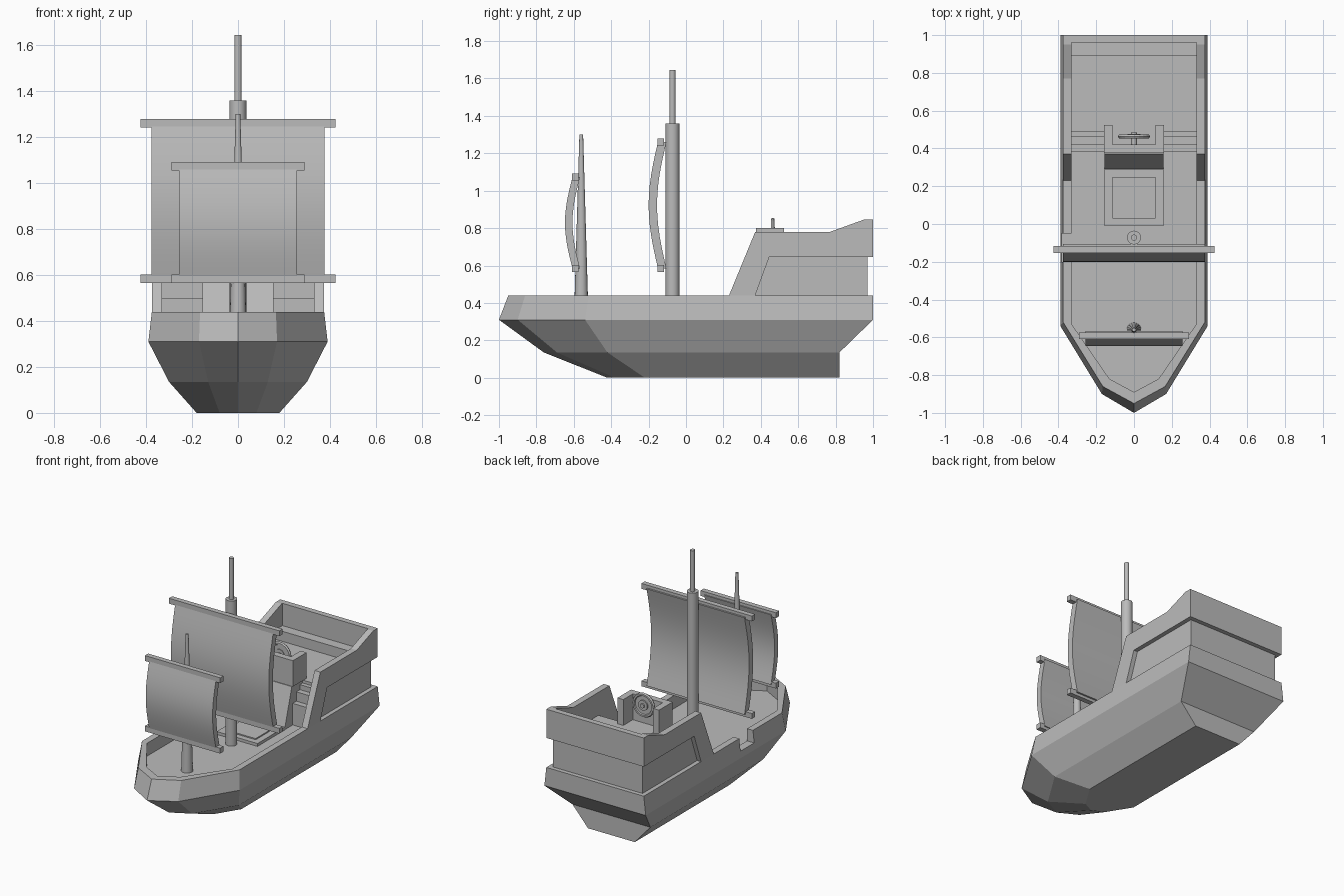
import bpy, bmesh, math
from mathutils import Matrix

cube = bpy.data.objects.get("Cube")
if cube:
    bpy.data.objects.remove(cube, do_unlink=True)

grey = bpy.data.materials.new("plain grey")
grey.use_nodes = True
GREY = (0.5, 0.5, 0.5, 1)
grey.diffuse_color = GREY
grey.node_tree.nodes["Principled BSDF"].inputs["Base Color"].default_value = GREY


def finish(name, bm, smooth=False):
    bmesh.ops.recalc_face_normals(bm, faces=bm.faces)
    mesh = bpy.data.meshes.new(name)
    bm.to_mesh(mesh)
    bm.free()
    mesh.materials.append(grey)
    ob = bpy.data.objects.new(name, mesh)
    bpy.context.collection.objects.link(ob)
    if smooth:
        bpy.ops.object.select_all(action='DESELECT')
        ob.select_set(True)
        bpy.context.view_layer.objects.active = ob
        bpy.ops.object.shade_smooth_by_angle(angle=math.radians(35))
    return ob


def box(name, x, y, z):
    bm = bmesh.new()
    bmesh.ops.create_cube(bm, size=1)
    for v in bm.verts:
        v.co = [(a + b) / 2 + c * (b - a) for c, (a, b) in zip(v.co, (x, y, z))]
    return finish(name, bm)


def prism(name, profile, x0, x1, smooth=False):
    """Extrude a side profile of (y, z) points across x."""
    bm = bmesh.new()
    ends = [[bm.verts.new((x, y, z)) for y, z in profile] for x in (x0, x1)]
    for end in ends:
        bm.faces.new(end)
    n = len(profile)
    for i in range(n):
        j = (i + 1) % n
        bm.faces.new((ends[0][i], ends[0][j], ends[1][j], ends[1][i]))
    return finish(name, bm, smooth)


def spar(name, y, z0, z1, r0, r1):
    bm = bmesh.new()
    bmesh.ops.create_cone(bm, cap_ends=True, segments=16, radius1=r0, radius2=r1,
                          depth=z1 - z0, matrix=Matrix.Translation((0, y, (z0 + z1) / 2)))
    return finish(name, bm, True)


# Hull: half outlines from keel to rim, then down the inside to the deck
DECK, RIM = 0.35, 0.44
inner = [(0.33, 0.96), (0.33, -0.53), (0.13, -0.82), (0, -0.89)]
levels = [
    (0, [(0.18, 0.82), (0.18, -0.22), (0.08, -0.38), (0, -0.42)]),
    (0.135, [(0.30, 0.82), (0.30, -0.42), (0.13, -0.69), (0, -0.76)]),
    (0.31, [(0.39, 1), (0.39, -0.54), (0.17, -0.9), (0, -1)]),
    (RIM, [(0.375, 1), (0.375, -0.52), (0.165, -0.86), (0, -0.95)]),
    (RIM, inner), (DECK, inner)]
bm = bmesh.new()
rings = []
for z, half in levels:
    outline = half + [(-x, y) for x, y in half[-2::-1]]
    rings.append([bm.verts.new((x, y, z)) for x, y in outline])
for a, b in zip(rings, rings[1:]):
    for i in range(len(a)):
        j = (i + 1) % len(a)
        bm.faces.new((a[i], a[j], b[j], b[i]))
bm.faces.new(rings[0])
bm.faces.new(rings[-1])
hull = finish("hull", bm)

# Boarding gap in the right bulwark
cutter = box("gap_cutter", (-0.5, -0.3), (-0.2, -0.05), (DECK + 0.005, 0.6))
cutter.hide_render = True
cut = hull.modifiers.new("gap", 'BOOLEAN')
cut.operation, cut.object, cut.solver = 'DIFFERENCE', cutter, 'EXACT'
bpy.context.view_layer.objects.active = hull
bpy.ops.object.modifier_apply(modifier="gap")
bpy.data.objects.remove(cutter, do_unlink=True)

# Stern castle walls: thin inner wall with a raised outer band
front = [(0.23, RIM), (0.37, 0.78), (0.77, 0.78), (0.95, 0.845)]
band = front + [(1, 0.845), (1, 0.645), (0.445, 0.645), (0.37, RIM)]
wall = front + [(0.97, 0.845), (0.97, RIM)]
for side, s in (("left", 1), ("right", -1)):
    prism(side + "_castle_band", band, s * 0.345, s * 0.375)
    prism(side + "_castle_wall", wall, s * 0.33, s * 0.345)
box("stern_wall_upper", (-0.345, 0.345), (0.96, 1), (0.645, 0.845))
box("stern_wall_lower", (-0.345, 0.345), (0.95, 0.97), (RIM, 0.645))
box("stern_bench", (-0.33, 0.33), (0.89, 0.96), (0.6, 0.69))

# Raised deck, sloped bulkhead and stairs either side
UPPER = 0.62
box("castle_deck", (-0.33, 0.33), (0.49, 0.96), (DECK, UPPER))
prism("bulkhead", [(0.29, DECK), (0.37, UPPER), (0.5, UPPER), (0.5, DECK)], -0.155, 0.155)
stairs = [(0.38, DECK), (0.38, 0.5), (0.42, 0.5), (0.42, 0.565), (0.46, 0.565),
          (0.46, 0.6), (0.495, 0.6), (0.495, DECK)]
for side, s in (("left", 1), ("right", -1)):
    prism(side + "_stairs", stairs, s * 0.155, s * 0.33)
    box(side + "_wheel_screen", sorted((s * 0.115, s * 0.16)), (0.41, 0.525), (UPPER, 0.8))
box("front_wheel_screen", (-0.16, 0.16), (0.375, 0.42), (UPPER, 0.8))


# Steering wheel: rim, disc and hub
def disc(name, radius, y0, y1):
    bm = bmesh.new()
    turn = Matrix.Translation((0, (y0 + y1) / 2, 0.77)) @ Matrix.Rotation(math.pi / 2, 4, 'X')
    bmesh.ops.create_cone(bm, cap_ends=True, segments=20, radius1=radius, radius2=radius,
                          depth=y1 - y0, matrix=turn)
    return finish(name, bm, True)


disc("wheel_axle", 0.015, 0.41, 0.485)
disc("wheel_disc", 0.075, 0.46, 0.467)
disc("wheel_hub", 0.035, 0.455, 0.476)
bpy.ops.mesh.primitive_torus_add(major_radius=0.073, minor_radius=0.012, major_segments=20,
                                 minor_segments=6, location=(0, 0.464, 0.77),
                                 rotation=(math.pi / 2, 0, 0))
rim = bpy.context.object
rim.name = "wheel_rim"
rim.data.materials.append(grey)

# Deck hatch
box("hatch_frame", (-0.157, 0.157), (-0.01, 0.29), (DECK, 0.37))
box("hatch_cover", (-0.115, 0.115), (0.03, 0.25), (DECK, 0.378))

# Masts
spar("main_mast", -0.072, DECK, 1.36, 0.037, 0.037)
spar("main_topmast", -0.072, 1.36, 1.645, 0.016, 0.016)
spar("fore_mast", -0.56, DECK, 1.3, 0.038, 0.01)


# Square sails bellied forward between two yards
def rig(name, sail_x, yard_x, y, z0, z1, belly, thick):
    for part, a, b in (("lower", z0, z0 + 0.037), ("upper", z1 - 0.037, z1)):
        box(f"{name}_{part}_yard", (-yard_x, yard_x), (y - 0.018, y + 0.018), (a, b))
    steps = 12
    rows = [(math.sin(math.pi * i / steps), z0 + 0.02 + (z1 - z0 - 0.04) * i / steps)
            for i in range(steps + 1)]
    outer = [(y - 0.015 - belly * s, z) for s, z in rows]
    back = [(y - 0.015 + thick - belly * s, z) for s, z in reversed(rows)]
    prism(name + "_sail", outer + back, -sail_x, sail_x, True)


rig("main", 0.377, 0.425, -0.135, 0.565, 1.28, 0.05, 0.045)
rig("fore", 0.257, 0.29, -0.592, 0.565, 1.092, 0.04, 0.04)
